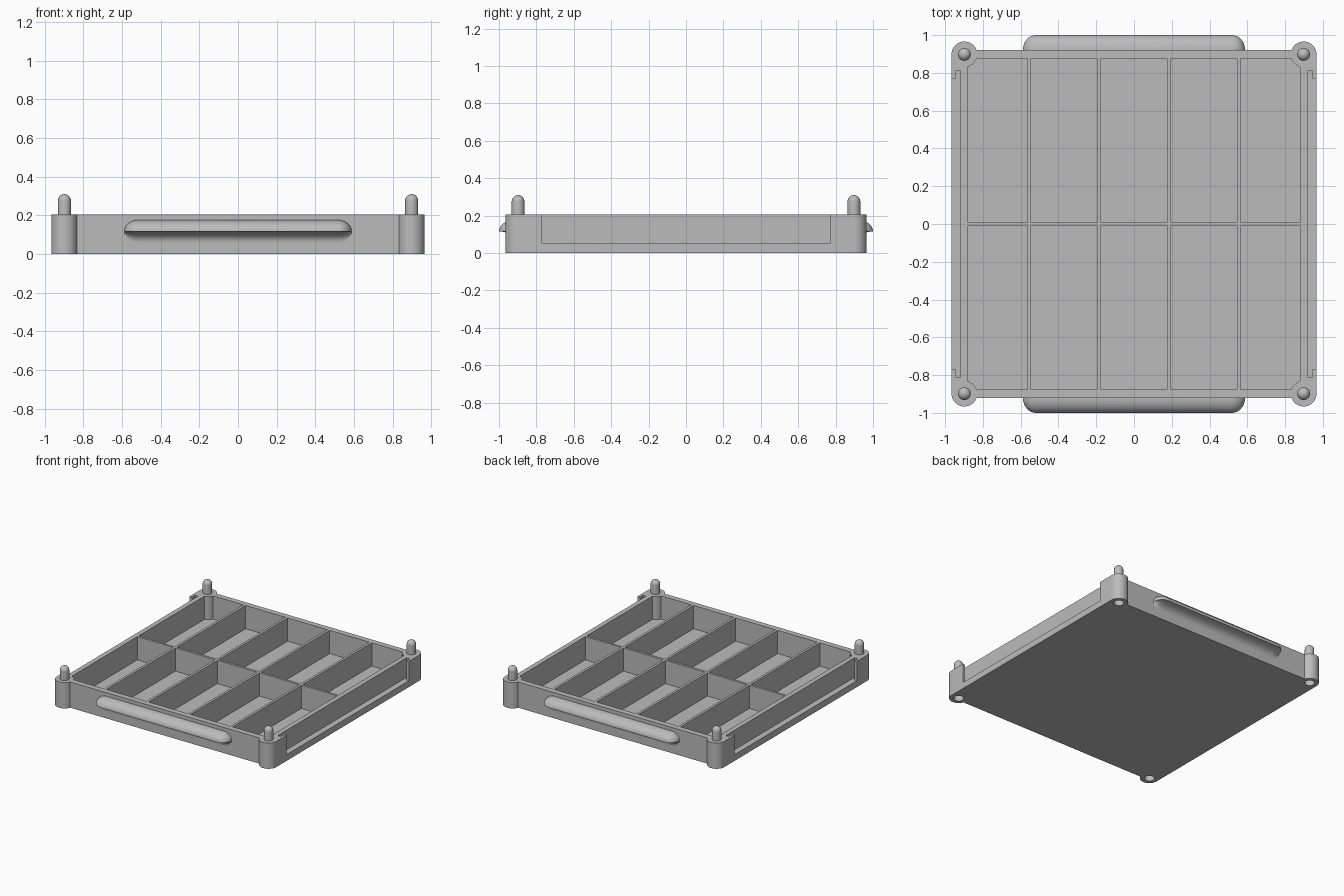
import bpy, bmesh
from math import sin, cos, pi, asin, acos

cube = bpy.data.objects.get("Cube")
if cube:
    bpy.data.objects.remove(cube, do_unlink=True)

grey = bpy.data.materials.new("plain_grey")
grey.use_nodes = True
grey.diffuse_color = (0.5, 0.5, 0.5, 1)
grey.node_tree.nodes["Principled BSDF"].inputs["Base Color"].default_value = (0.5, 0.5, 0.5, 1)

HEIGHT, FLOOR = 0.205, 0.02
POST, POST_R = 0.898, 0.068        # corner post centre and radius
WALL_Y = 0.92                      # front and back wall faces
IN_X, IN_Y = 0.88, 0.875           # inside of the outer walls
SIGNS = [(1, 1), (-1, 1), (-1, -1), (1, -1)]


def finish(name, bm, smooth=True):
    bmesh.ops.recalc_face_normals(bm, faces=bm.faces)
    mesh = bpy.data.meshes.new(name)
    bm.to_mesh(mesh)
    bm.free()
    ob = bpy.data.objects.new(name, mesh)
    bpy.context.collection.objects.link(ob)
    mesh.materials.append(grey)
    if smooth:
        smooth_object(ob)
    return ob


def smooth_object(ob):
    bpy.ops.object.select_all(action='DESELECT')
    ob.select_set(True)
    bpy.context.view_layer.objects.active = ob
    bpy.ops.object.shade_smooth_by_angle()


def loft(bm, rings):
    """Skin closed rings of points and cap both ends."""
    loops = [[bm.verts.new(p) for p in ring] for ring in rings]
    n = len(loops[0])
    for a, b in zip(loops, loops[1:]):
        for i in range(n):
            j = (i + 1) % n
            bm.faces.new((a[i], a[j], b[j], b[i]))
    bm.faces.new(loops[0][::-1])
    bm.faces.new(loops[-1])


def prism(bm, outline, z0, z1):
    loft(bm, [[(x, y, z) for x, y in outline] for z in (z0, z1)])


def arc(cx, cy, r, a0, a1, n):
    return [(cx + r * cos(a0 + (a1 - a0) * i / n),
             cy + r * sin(a0 + (a1 - a0) * i / n)) for i in range(n + 1)]


# Tray block: rectangle with round posts bulging at the corners
meet = pi - asin((WALL_Y - POST) / POST_R)
first = arc(POST, POST, POST_R, 0, meet, 24)
outline = []
for sx, sy in SIGNS:
    pts = [(sx * x, sy * y) for x, y in first]
    outline += pts if sx * sy > 0 else pts[::-1]
bm = bmesh.new()
prism(bm, outline, 0, HEIGHT)
tray = finish("tray", bm, smooth=False)

# Cutters: compartments, label slots and stacking sockets
bm = bmesh.new()
for sy in (1, -1):
    prism(bm, [(x, sy * y) for x, y in
               [(-0.175, 0.009), (0.175, 0.009), (0.175, IN_Y), (-0.175, IN_Y)]], FLOOR, 0.3)
corner = arc(POST, POST, POST_R, pi + acos((POST - IN_X) / POST_R),
             pi + asin((POST - IN_Y) / POST_R), 12)
for sx, sy in SIGNS:
    inner = [(0.195, 0.009), (0.545, 0.009), (0.545, IN_Y), (0.195, IN_Y)]
    outer = [(0.565, 0.009), (IN_X, 0.009)] + corner + [(0.565, IN_Y)]
    for cell in (inner, outer):
        prism(bm, [(sx * x, sy * y) for x, y in cell], FLOOR, 0.3)
    prism(bm, arc(sx * POST, sy * POST, 0.037, 0, 2 * pi, 32)[:-1], -0.05, 0.11)
half = [(0.918, 0.81), (0.945, 0.81), (0.945, 0.77), (1.05, 0.77)]
slot = half + [(x, -y) for x, y in reversed(half)]
for sx in (1, -1):
    prism(bm, [(sx * x, y) for x, y in slot], 0.05, 0.3)
cutter = finish("cutter", bm, smooth=False)
cutter.hide_render = True

cut = tray.modifiers.new("cut", 'BOOLEAN')
cut.operation = 'DIFFERENCE'
cut.solver = 'EXACT'
cut.object = cutter
bpy.ops.object.select_all(action='DESELECT')
tray.select_set(True)
bpy.context.view_layer.objects.active = tray
bpy.ops.object.modifier_apply(modifier=cut.name)
bpy.data.objects.remove(cutter, do_unlink=True)
smooth_object(tray)

# Domed stacking pins on the posts
PIN_R, PIN_TOP = 0.034, 0.31
for sx, sy in SIGNS:
    profile = [(PIN_R, HEIGHT - 0.01)]
    profile += [(PIN_R * cos(t), PIN_TOP - PIN_R + PIN_R * sin(t))
                for t in [i * pi / 2 / 8.1 for i in range(9)]]
    bm = bmesh.new()
    loft(bm, [[(x, y, z) for x, y in arc(sx * POST, sy * POST, r, 0, 2 * pi, 32)[:-1]]
              for r, z in profile])
    side = "left" if sx > 0 else "right"
    finish(f"{'back' if sy > 0 else 'front'}_{side}_pin", bm)

# Finger grips: domed above, hollow curve below, fading out at the ends
REACH, UP, DOWN, MID, CAP, HALF = 0.08, 0.06, 0.055, 0.116, 0.07, 0.588
quarter = [i * pi / 2 / 10 for i in range(11)]
section = [(REACH * sin(t), UP * cos(t)) for t in quarter]
section += [(REACH * (1 - sin(t)), -DOWN * (1 - cos(t))) for t in quarter[1:]]
steps = [i * pi / 2 / 10.2 for i in range(10, -1, -1)]
stations = [(-(HALF - CAP) - CAP * sin(t), cos(t)) for t in steps]
stations += [(-x, s) for x, s in reversed(stations)]
for name, sy in (("front_grip", -1), ("back_grip", 1)):
    bm = bmesh.new()
    rings = []
    for x, s in stations:
        ring = [(x, sy * (WALL_Y + y * s), MID + z * s) for y, z in section]
        ring += [(x, sy * (WALL_Y - 0.01), MID + z * s) for z in (-DOWN, UP)]
        rings.append(ring)
    loft(bm, rings)
    finish(name, bm)
